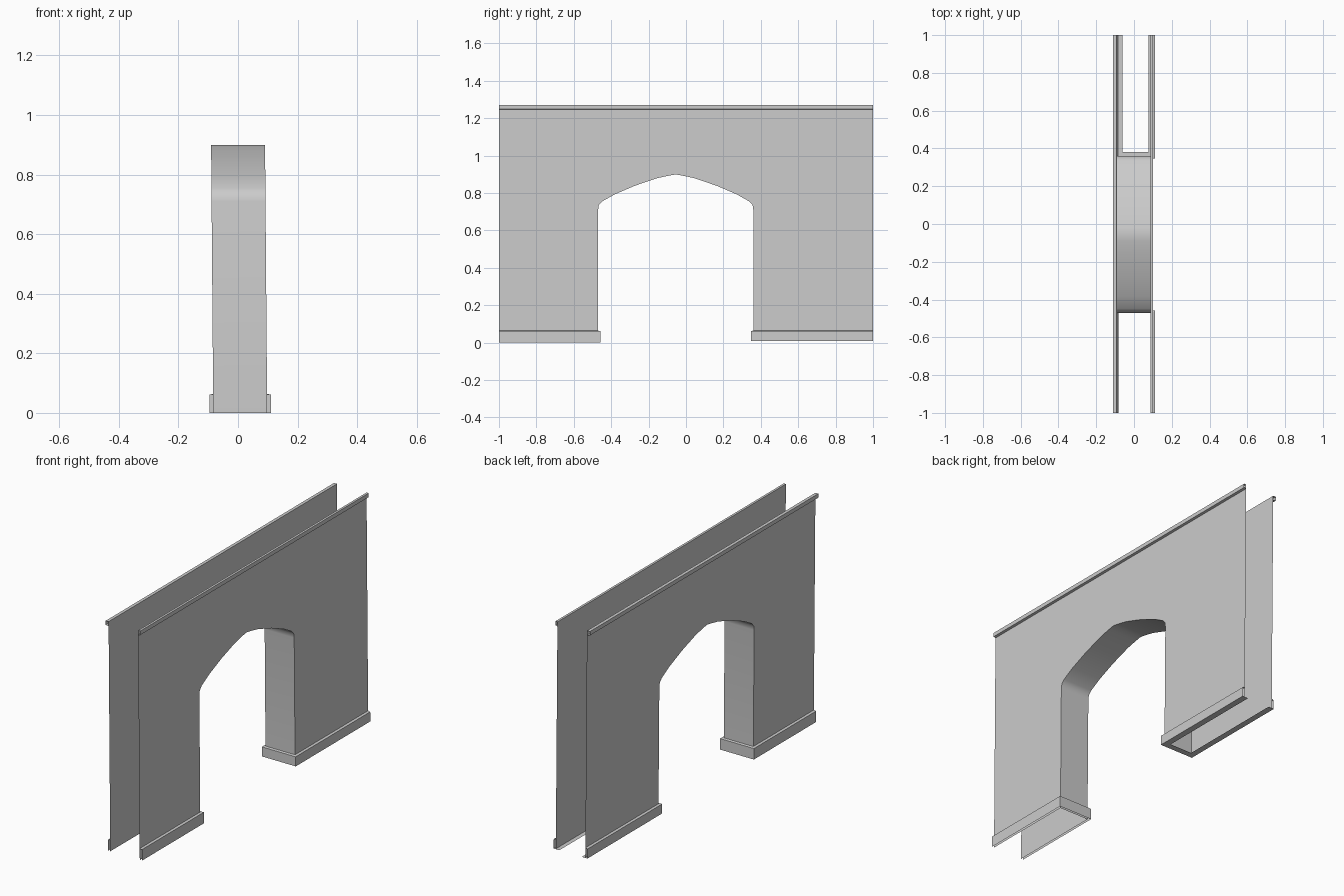
import bpy

if "Cube" in bpy.data.objects:
    bpy.data.objects.remove(bpy.data.objects["Cube"])

XL, XR = -0.083, 0.098      # wall planes at floor level
LEAN = -0.008               # slight lean in x per unit of height
TOP, MID = 1.27, -0.055     # wall height, arch centre


def make(name, verts, faces, smooth=False):
    me = bpy.data.meshes.new(name)
    me.from_pydata([(x + LEAN * z, y, z) for x, y, z in verts], [], faces)
    me.update()
    ob = bpy.data.objects.new(name, me)
    bpy.context.collection.objects.link(ob)
    if smooth:
        bpy.ops.object.select_all(action='DESELECT')
        ob.select_set(True)
        bpy.context.view_layer.objects.active = ob
        bpy.ops.object.shade_smooth_by_angle(angle=0.6)
    return ob


def loft(name, rows, smooth=False):
    """Open sheet through rows of equal point count."""
    n = len(rows[0])
    faces = [(r * n + i, r * n + i + 1, (r + 1) * n + i + 1, (r + 1) * n + i)
             for r in range(len(rows) - 1) for i in range(n - 1)]
    return make(name, [p for row in rows for p in row], faces, smooth)


# Arch opening outline: half profile mirrored about its centre
half = [(0.415, 0.71), (0.411, 0.735), (0.393, 0.755), (0.325, 0.793),
        (0.22, 0.838), (0.10, 0.879), (0.035, 0.893)]
arch = ([(MID - 0.415, 0.0)] + [(MID - d, z) for d, z in half] + [(MID, 0.899)]
        + [(MID + d, z) for d, z in reversed(half)] + [(MID + 0.415, 0.01)])

# Two thin wall sheets
outline = [(-1, 0.0)] + arch + [(1, 0.01), (1, TOP), (-1, TOP)]
n = len(outline)
for name, x, flip in (("left_wall", XL, True), ("right_wall", XR, False)):
    order = list(range(n))
    # arch side runs +y first, which faces +x
    make(name, [(x, y, z) for y, z in outline], [order[::-1] if flip else order])

# Arch lining between the sheets
loft("arch_lining", [[(x, y, z) for y, z in arch] for x in (XL, XR)], True)

# Cornice strips along the top, projecting outwards
for name, x, s, d in (("left_cornice", XL, -1, 0.018), ("right_cornice", XR, 1, 0.013)):
    prof = [(x, TOP - 0.025), (x + s * d, TOP - 0.022), (x + s * d, TOP), (x, TOP)]
    loft(name, [[(px, y, z) for px, z in prof] for y in (-1, 1)][::s])


# Skirting wrapped around each pier, open at the outer end
def skirting(name, side, rows):
    jamb = MID + side * 0.415

    def path(d, z):
        j = jamb - side * d
        return [(XL - d, side, z), (XL - d, j, z), (XR + d, j, z), (XR + d, side, z)]
    loft(name, [path(d, z) for d, z in rows][::side])


skirting("near_skirting", -1, [(0, 0.064), (0.013, 0.061), (0.013, 0.0)])
skirting("far_skirting", 1, [(0, 0.064), (0.013, 0.061), (0.013, 0.008), (-0.022, 0.008)])
